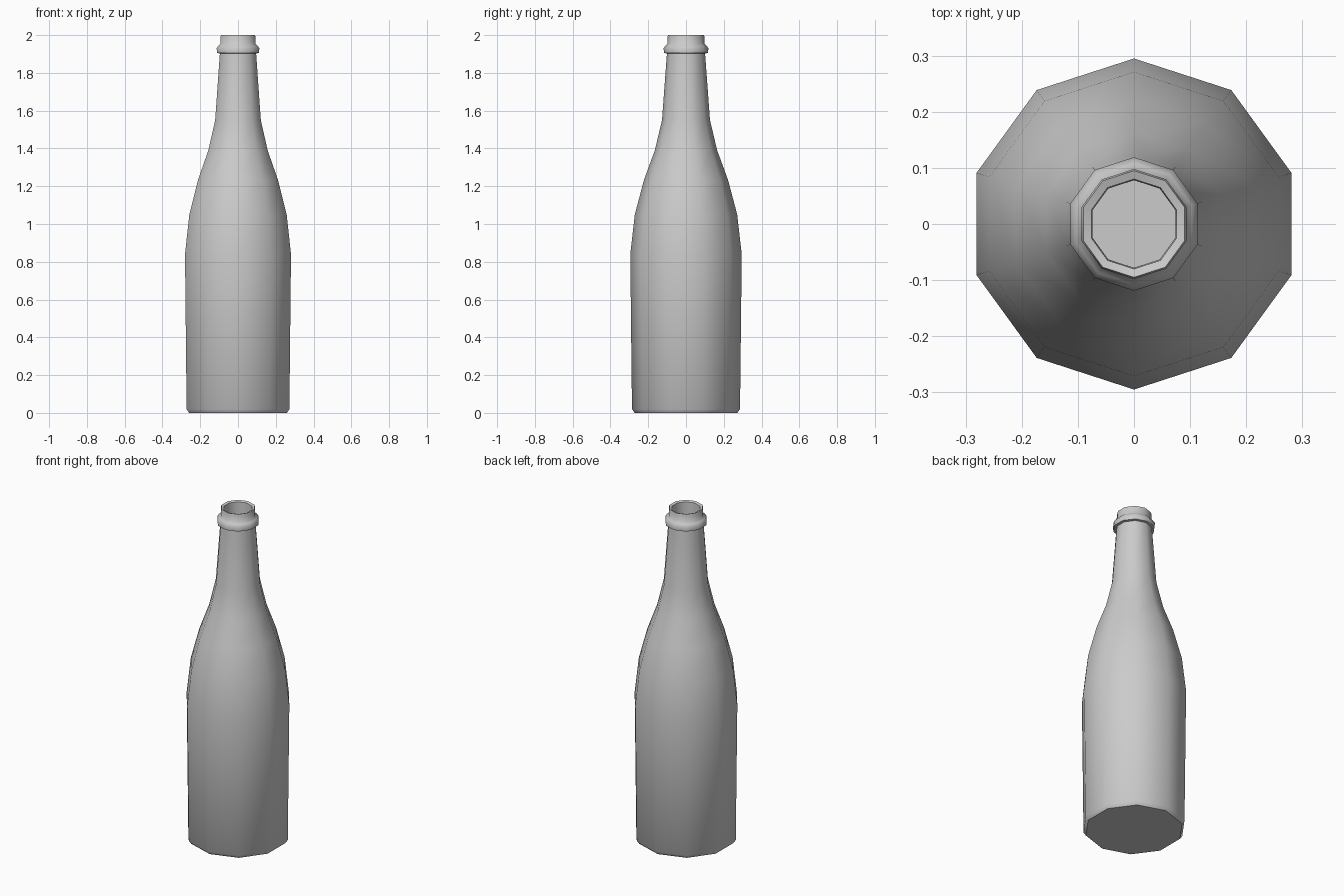
import bpy, bmesh, math

if "Cube" in bpy.data.objects:
    bpy.data.objects.remove(bpy.data.objects["Cube"])

SIDES = 10

# Bottle outline (radius at corners, height), from base to inside of mouth
PROFILE = [
    (0.272, 0.0), (0.286, 0.02), (0.295, 0.84),              # base and body
    (0.271, 1.05), (0.222, 1.235), (0.165, 1.39),            # shoulder
    (0.127, 1.55), (0.101, 1.903),                           # neck
    (0.116, 1.905), (0.119, 1.93), (0.108, 1.945),           # collar
    (0.098, 1.955), (0.098, 1.99), (0.095, 2.0),             # lip
    (0.080, 1.995), (0.078, 1.90),                           # inner mouth
]


def ring(bm, r, z):
    return [bm.verts.new((r * math.cos(a), r * math.sin(a), z))
            for a in (math.pi / 2 + i * math.tau / SIDES for i in range(SIDES))]


bm = bmesh.new()
rings = [ring(bm, r, z) for r, z in PROFILE]
for low, high in zip(rings, rings[1:]):
    for i in range(SIDES):
        j = (i + 1) % SIDES
        bm.faces.new((low[i], low[j], high[j], high[i]))

# Flat underside
bm.faces.new(rings[0][::-1])

mesh = bpy.data.meshes.new("bottle")
bm.to_mesh(mesh)
bm.free()
bottle = bpy.data.objects.new("bottle", mesh)
bpy.context.collection.objects.link(bottle)

bpy.context.view_layer.objects.active = bottle
bottle.select_set(True)
bpy.ops.object.shade_smooth_by_angle(angle=math.radians(45))
